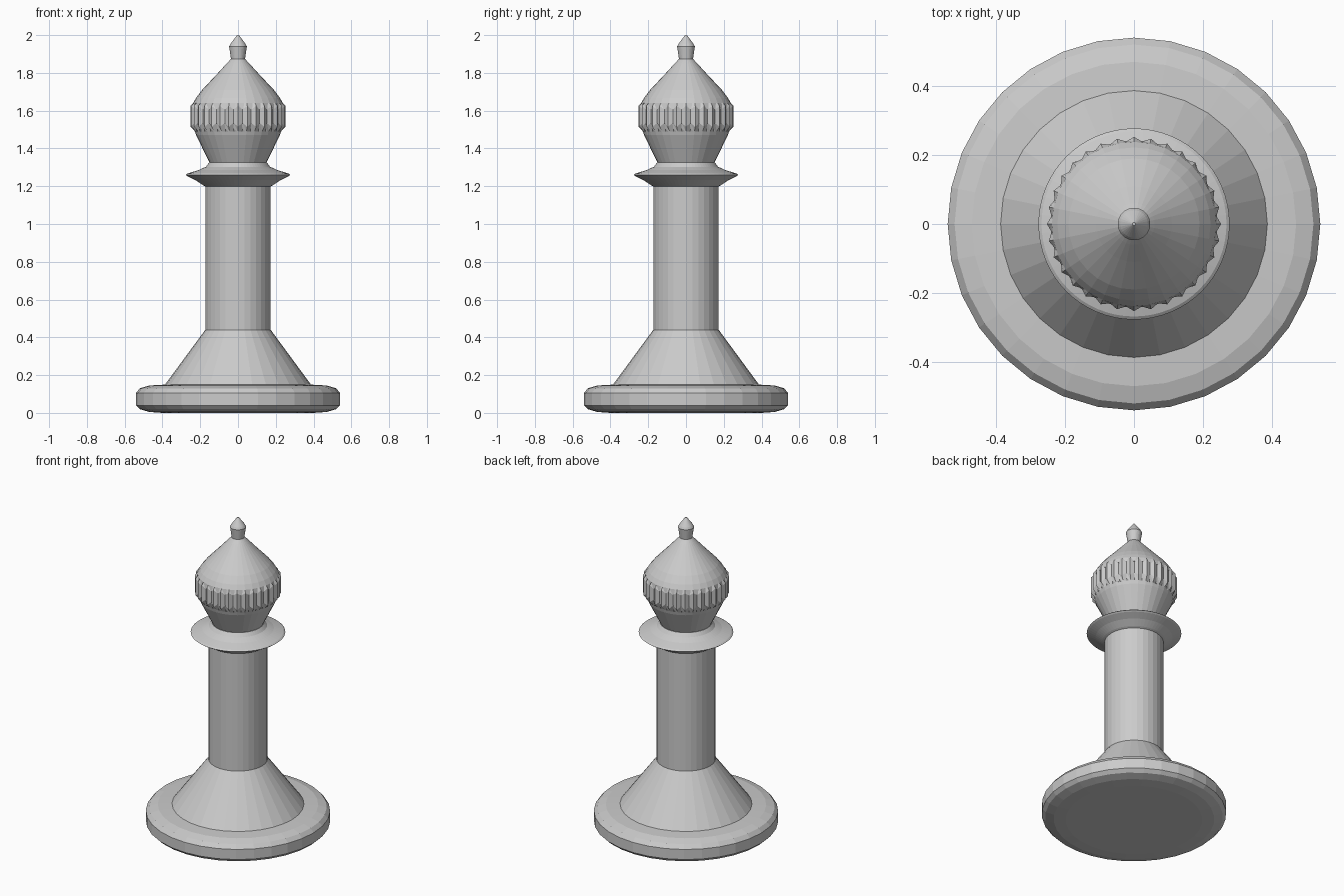
import bpy, bmesh, math

cube = bpy.data.objects.get("Cube")
if cube:
    bpy.data.objects.remove(cube, do_unlink=True)

mat = bpy.data.materials.new("plain_grey")
mat.use_nodes = True
GREY = (0.6, 0.6, 0.6, 1)
mat.diffuse_color = GREY
mat.node_tree.nodes["Principled BSDF"].inputs["Base Color"].default_value = GREY


def finish(name, bm):
    bmesh.ops.recalc_face_normals(bm, faces=bm.faces)
    mesh = bpy.data.meshes.new(name)
    bm.to_mesh(mesh)
    bm.free()
    mesh.materials.append(mat)
    obj = bpy.data.objects.new(name, mesh)
    bpy.context.collection.objects.link(obj)
    return obj


def lathe(name, profile, sides=32):
    """Turn a profile of (radius, z, optional groove radius, groove z) into a solid."""
    bm = bmesh.new()
    rings = []
    for r, z, *groove in profile:
        ring = []
        for i in range(sides):
            rr, zz = groove if groove and i % 2 else (r, z)
            a = math.tau * i / sides
            ring.append(bm.verts.new((rr * math.sin(a), rr * math.cos(a), zz)))
        rings.append(ring)
    for low, high in zip(rings, rings[1:]):
        for i in range(sides):
            j = (i + 1) % sides
            bm.faces.new((low[i], low[j], high[j], high[i]))
    bm.faces.new(rings[0])
    bm.faces.new(rings[-1])
    bmesh.ops.remove_doubles(bm, verts=bm.verts, dist=0.0001)
    return finish(name, bm)


# Rounded foot and sloping skirt
lathe("base_disc", [(0.40, 0), (0.47, 0.005), (0.52, 0.02), (0.54, 0.04),
                    (0.54, 0.105), (0.52, 0.13), (0.47, 0.145), (0.38, 0.15)])
lathe("base_cone", [(0.39, 0.145), (0.173, 0.44)])

# Shaft
lathe("shaft", [(0.173, 0.43), (0.173, 1.21)])

# Thin flared collar
lathe("collar", [(0.165, 1.195), (0.185, 1.205), (0.225, 1.232), (0.268, 1.253),
                 (0.277, 1.26), (0.268, 1.267), (0.21, 1.285), (0.17, 1.303),
                 (0.153, 1.325)], 64)

# Lower cup of the head
lathe("head_cup", [(0.148, 1.32), (0.222, 1.47), (0.241, 1.53)])

# Fluted band with zigzag ends
lathe("head_band", [(0.228, 1.49), (0.252, 1.515, 0.24, 1.535),
                    (0.252, 1.625, 0.24, 1.605), (0.228, 1.65)], 64)

# Domed upper part of the head
lathe("head_dome", [(0.243, 1.61), (0.238, 1.64), (0.222, 1.668), (0.19, 1.71),
                    (0.11, 1.795), (0.06, 1.85), (0.036, 1.875)])

# Pointed finial
lathe("finial", [(0.036, 1.865), (0.047, 1.94), (0.04, 1.953), (0.005, 2.0)])
